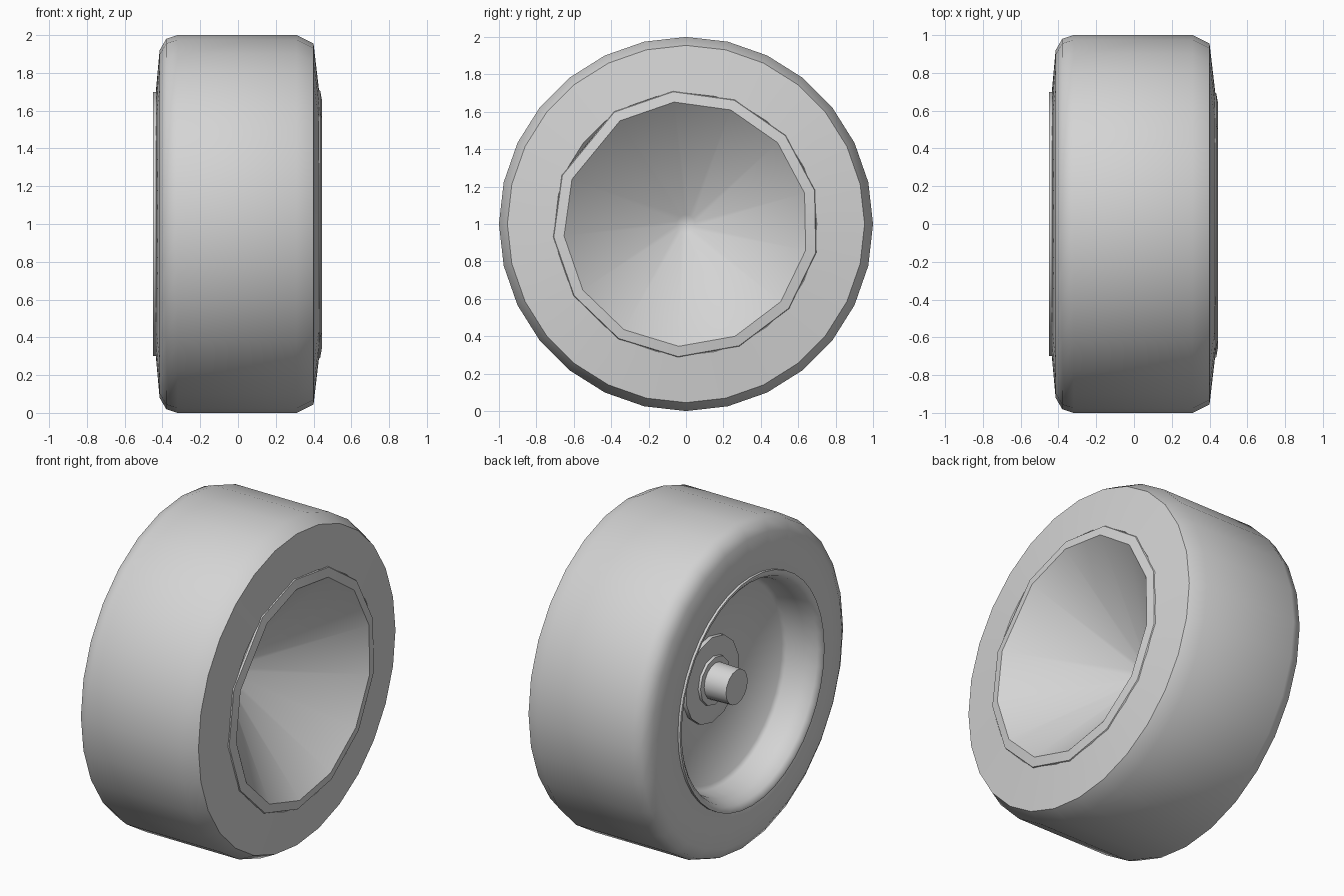
import bpy, bmesh
from math import sin, cos, pi, radians

cube = bpy.data.objects.get("Cube")
if cube:
    bpy.data.objects.remove(cube)

grey = bpy.data.materials.new("plain_grey")
grey.use_nodes = True
colour = (0.66, 0.66, 0.66, 1)
grey.diffuse_color = colour
grey.node_tree.nodes["Principled BSDF"].inputs["Base Color"].default_value = colour


def lathe(name, profile, angles, crease, closed=False, cap_end=False):
    """Turn (x, radius) points about the wheel axis through the given angles."""
    bm = bmesh.new()
    rings = [[bm.verts.new((x, r * sin(a), 1 + r * cos(a))) for a in angles]
             for x, r in profile]
    pairs = list(zip(rings, rings[1:]))
    if closed:
        pairs.append((rings[-1], rings[0]))
    n = len(angles)
    for a, b in pairs:
        for i in range(n):
            j = (i + 1) % n
            bm.faces.new((a[i], b[i], b[j], a[j]))
    if cap_end:
        bm.faces.new(rings[-1])
    bmesh.ops.recalc_face_normals(bm, faces=bm.faces)
    mesh = bpy.data.meshes.new(name)
    bm.to_mesh(mesh)
    bm.free()
    mesh.materials.append(grey)
    obj = bpy.data.objects.new(name, mesh)
    bpy.context.collection.objects.link(obj)
    bpy.ops.object.select_all(action='DESELECT')
    obj.select_set(True)
    bpy.context.view_layer.objects.active = obj
    bpy.ops.object.shade_smooth_by_angle(angle=radians(crease))
    return obj


def circle(sides):
    return [2 * pi * i / sides for i in range(sides)]


# Tyre: rounded shoulder on the outer side, hard chamfer on the inner side
lathe("tyre", [(-0.42, 0.68), (-0.435, 0.70), (-0.415, 0.92), (-0.38, 0.98),
               (-0.32, 1.0), (0.31, 1.0), (0.40, 0.955), (0.43, 0.70),
               (0.41, 0.68)], circle(28), 50, closed=True)

# Outer rim: lip, barrel and dished disc
lathe("rim", [(-0.41, 0.70), (-0.45, 0.70), (-0.45, 0.685), (-0.43, 0.66),
              (-0.36, 0.635), (-0.25, 0.62), (-0.23, 0.60), (-0.16, 0.32),
              (-0.15, 0.20)], circle(40), 50, cap_end=True)

# Hub collar, step and axle stub
lathe("hub_collar", [(-0.13, 0.26), (-0.18, 0.26), (-0.185, 0.22)],
      circle(14), 30, cap_end=True)
lathe("hub_step", [(-0.17, 0.15), (-0.20, 0.145)], circle(12), 35, cap_end=True)
lathe("axle_stub", [(-0.18, 0.11), (-0.345, 0.105)], circle(16), 35, cap_end=True)

# Inner rim: faceted lip, one long facet closing the loop
facets = [radians(-5.6 + 27 * i) for i in range(12)] + [radians(-32.6)]
lathe("inner_lip", [(0.40, 0.70), (0.425, 0.715), (0.435, 0.71), (0.445, 0.655)],
      facets, 25)

# Inner bowl: soft conical dish narrowing to the back of the hub
bowl = lathe("inner_bowl", [(0.445, 0.655), (-0.08, 0.05)], facets, 60, cap_end=True)
bowl.data.flip_normals()
